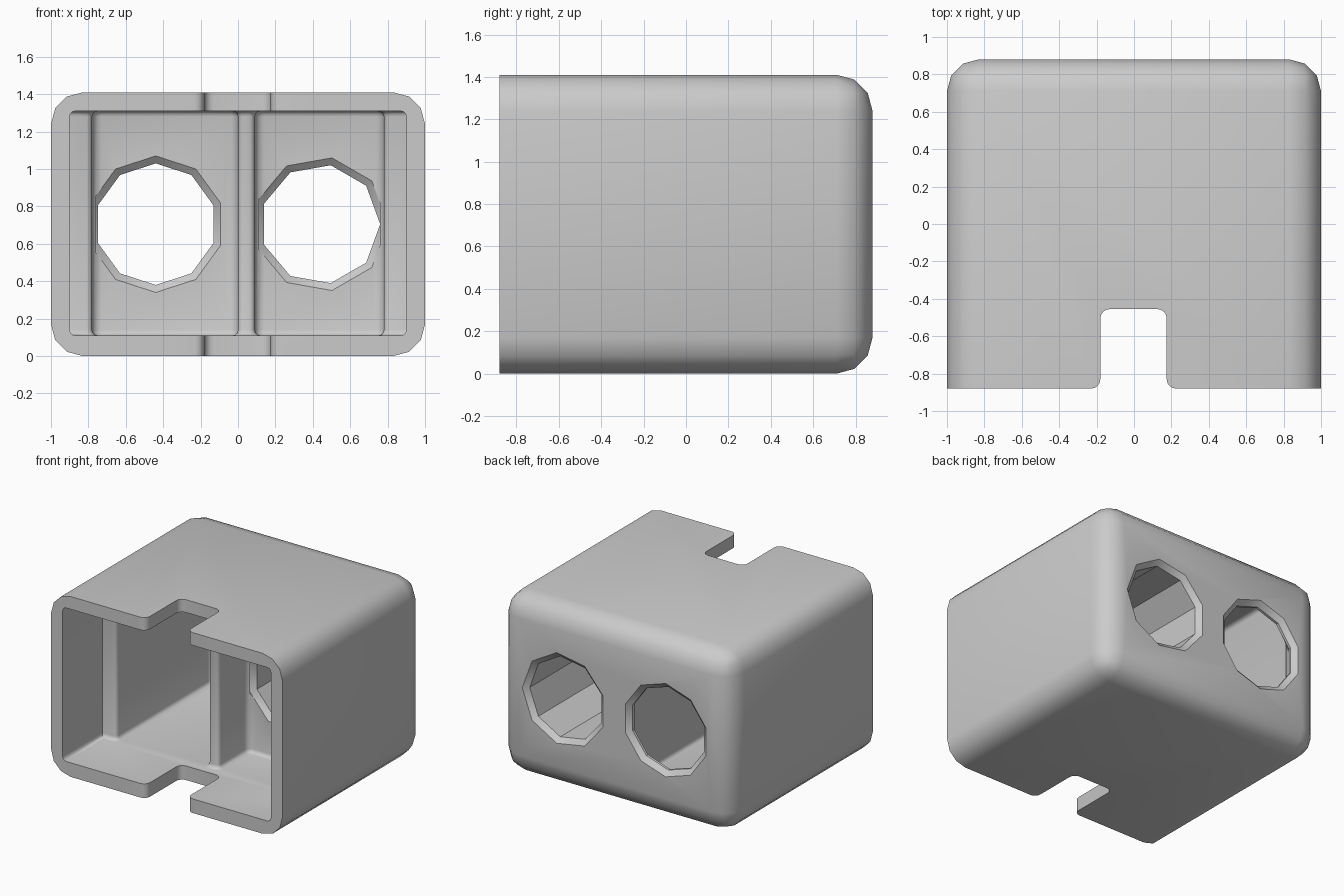
import bpy
import bmesh
from math import pi, cos, sin, radians
from mathutils import Vector, Matrix

if "Cube" in bpy.data.objects:
    bpy.data.objects.remove(bpy.data.objects["Cube"])

DEPTH, HEIGHT = 0.88, 1.41
FLOOR, CEILING = 0.11, 1.31
MID_Z = HEIGHT / 2


def make_object(name, bm):
    bmesh.ops.recalc_face_normals(bm, faces=bm.faces)
    mesh = bpy.data.meshes.new(name)
    bm.to_mesh(mesh)
    bm.free()
    obj = bpy.data.objects.new(name, mesh)
    bpy.context.collection.objects.link(obj)
    return obj


def round_outline(corners, steps=4):
    """Plan outline from (x, y, radius) corners, with arcs at the corners."""
    points = []
    for i, (x, y, r) in enumerate(corners):
        p = Vector((x, y))
        if r == 0:
            points.append(p)
            continue
        before = (Vector(corners[i - 1][:2]) - p).normalized()
        after = (Vector(corners[(i + 1) % len(corners)][:2]) - p).normalized()
        centre = p + (before + after) * r
        for s in range(steps + 1):
            a = s / steps * pi / 2
            points.append(centre - after * r * cos(a) - before * r * sin(a))
    return points


def prism(name, outline, low, high, bevel=0):
    bm = bmesh.new()
    base = bm.faces.new([bm.verts.new((p.x, p.y, low)) for p in outline])
    top = bmesh.ops.extrude_face_region(bm, geom=[base], use_keep_orig=True)
    moved = [g for g in top["geom"] if isinstance(g, bmesh.types.BMVert)]
    bmesh.ops.translate(bm, verts=moved, vec=(0, 0, high - low))
    bmesh.ops.recalc_face_normals(bm, faces=bm.faces)
    if bevel:
        rims = [e for e in bm.edges if abs(e.verts[0].co.z - e.verts[1].co.z) < 1e-5]
        bmesh.ops.bevel(bm, geom=rims, offset=bevel, segments=3, profile=0.5,
                        affect='EDGES', clamp_overlap=True)
    return make_object(name, bm)


def hole_cutter(name, x, sides, start, front, back, radius):
    """Faceted bore along y that flares at both wall surfaces."""
    flare, lip = 0.04, 0.035
    rings = [(front - 0.01, radius + flare), (front, radius + flare),
             (front + lip, radius), (back - lip, radius),
             (back, radius + flare), (back + 0.05, radius + flare)]
    bm = bmesh.new()
    loops = []
    for y, r in rings:
        angles = [start + 2 * pi * i / sides for i in range(sides)]
        loops.append([bm.verts.new((x + r * cos(a), y, MID_Z + r * sin(a)))
                      for a in angles])
    for a, b in zip(loops, loops[1:]):
        for i in range(sides):
            j = (i + 1) % sides
            bm.faces.new((a[i], a[j], b[j], b[i]))
    bm.faces.new(loops[0])
    bm.faces.new(loops[-1])
    return make_object(name, bm)


# Outer housing: every edge rounded except those around the open front
bm = bmesh.new()
bmesh.ops.create_cube(bm, size=1)
bmesh.ops.scale(bm, verts=bm.verts, vec=(2, 2 * DEPTH, HEIGHT))
bmesh.ops.translate(bm, verts=bm.verts, vec=(0, 0, MID_Z))
rounded = [e for e in bm.edges if any(v.co.y > 0 for v in e.verts)]
bmesh.ops.bevel(bm, geom=rounded, offset=0.17, segments=3, profile=0.5,
                affect='EDGES')
housing = make_object("housing", bm)

# Cavity: wide mouth, deep pocket at one side, shallow pocket at the other
cavity = prism("cavity_cutter", round_outline([
    (-0.9, -1, 0), (-0.9, -0.39, 0), (-0.78, -0.39, 0.03), (-0.78, 0.79, 0.05),
    (0, 0.79, 0.05), (0, -0.37, 0.03), (0.09, -0.37, 0.03), (0.09, 0, 0.05),
    (0.78, 0, 0.05), (0.78, -0.39, 0.03), (0.9, -0.39, 0), (0.9, -1, 0),
]), FLOOR, CEILING, bevel=0.04)

# Notch through the top and bottom walls, with eased mouth corners
notch = prism("notch_cutter", round_outline([
    (-0.4, -1, 0), (-0.4, -DEPTH, 0), (-0.18, -DEPTH, 0.05),
    (-0.18, -0.455, 0.05), (0.175, -0.455, 0.05), (0.175, -DEPTH, 0.05),
    (0.4, -DEPTH, 0), (0.4, -1, 0),
]), -0.2, HEIGHT + 0.2)

# Round openings in the back wall
deep_hole = hole_cutter("deep_pocket_hole", -0.44, 10, pi / 2, 0.79, DEPTH, 0.325)
tunnel = hole_cutter("shallow_pocket_tunnel", 0.44, 9, 0, 0, DEPTH, 0.32)

for cutter in (cavity, notch, deep_hole, tunnel):
    cutter.hide_render = True
    cut = housing.modifiers.new(cutter.name, 'BOOLEAN')
    cut.operation = 'DIFFERENCE'
    cut.solver = 'EXACT'
    cut.object = cutter

# Bake the cuts, then drop the cutters
graph = bpy.context.evaluated_depsgraph_get()
baked = bpy.data.meshes.new_from_object(housing.evaluated_get(graph))
housing.modifiers.clear()
housing.data = baked
for cutter in (cavity, notch, deep_hole, tunnel):
    bpy.data.objects.remove(cutter)

# Plain grey plastic
grey = bpy.data.materials.new("grey_plastic")
grey.use_nodes = True
colour = (0.6, 0.6, 0.6, 1)
grey.diffuse_color = colour
grey.node_tree.nodes["Principled BSDF"].inputs["Base Color"].default_value = colour
housing.data.materials.clear()
housing.data.materials.append(grey)

# Smooth the fillets, keep the hard edges
bpy.ops.object.select_all(action='DESELECT')
housing.select_set(True)
bpy.context.view_layer.objects.active = housing
bpy.ops.object.shade_smooth_by_angle(angle=radians(35))
